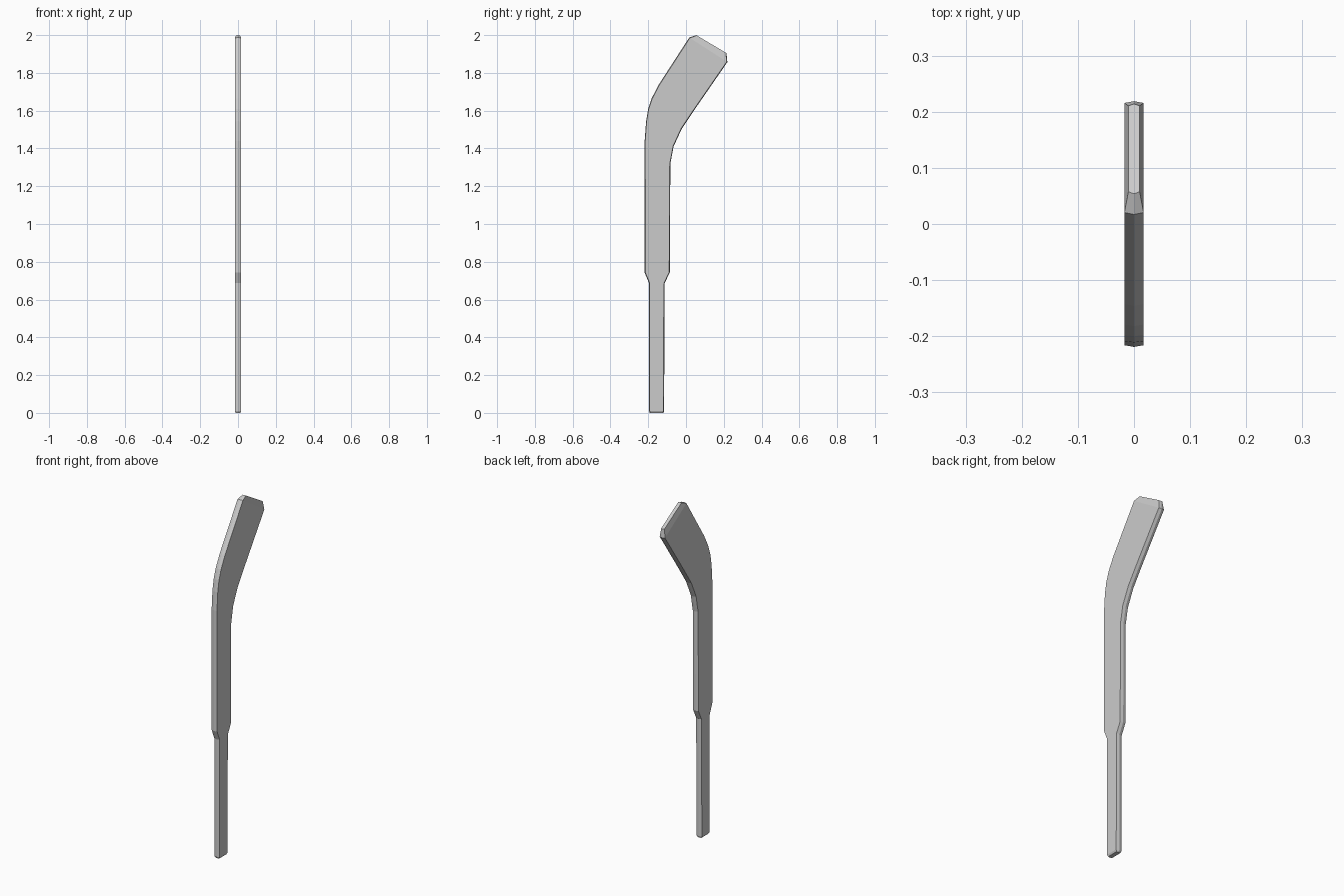
import bpy, bmesh
from mathutils import Vector

if "Cube" in bpy.data.objects:
    bpy.data.objects.remove(bpy.data.objects["Cube"])

# Stations along the stick: rear edge (y, z), front edge (y, z), half thickness
STATIONS = [
    ((-0.192, 0.000), (-0.119, 0.000), 0.012),
    ((-0.196, 0.010), (-0.116, 0.010), 0.017),
    ((-0.196, 0.687), (-0.113, 0.687), 0.017),
    ((-0.219, 0.743), (-0.085, 0.745), 0.017),
    ((-0.219, 1.440), (-0.083, 1.317), 0.017),
    ((-0.211, 1.545), (-0.078, 1.345), 0.017),
    ((-0.200, 1.610), (-0.066, 1.410), 0.017),
    ((-0.182, 1.665), (-0.022, 1.505), 0.017),
    ((-0.146, 1.735), (0.045, 1.605), 0.017),
    ((0.017, 1.987), (0.219, 1.857), 0.017),
    ((0.054, 2.000), (0.214, 1.905), 0.010),
]
RIDGE = 0.004  # how far the pointed edge stands out

bm = bmesh.new()


def ring(rear, front, half):
    """Six-sided section with a slight ridge along both narrow edges."""
    a, b = Vector((0, *rear)), Vector((0, *front))
    inset = (b - a).normalized() * RIDGE
    side = Vector((half, 0, 0))
    return [bm.verts.new(p) for p in
            (a, a + inset + side, b - inset + side,
             b, b - inset - side, a + inset - side)]


# Body
rings = [ring(*s) for s in STATIONS]
for lower, upper in zip(rings, rings[1:]):
    for i in range(6):
        j = (i + 1) % 6
        bm.faces.new((lower[i], lower[j], upper[j], upper[i]))

# End caps
bm.faces.new(rings[0][::-1])
bm.faces.new(rings[-1])

# Merge the flat broad sides into clean faces
bmesh.ops.recalc_face_normals(bm, faces=bm.faces)
bmesh.ops.dissolve_limit(bm, angle_limit=0.005, verts=bm.verts, edges=bm.edges)

mesh = bpy.data.meshes.new("curved_stick")
bm.to_mesh(mesh)
bm.free()
bpy.context.collection.objects.link(bpy.data.objects.new("curved_stick", mesh))
